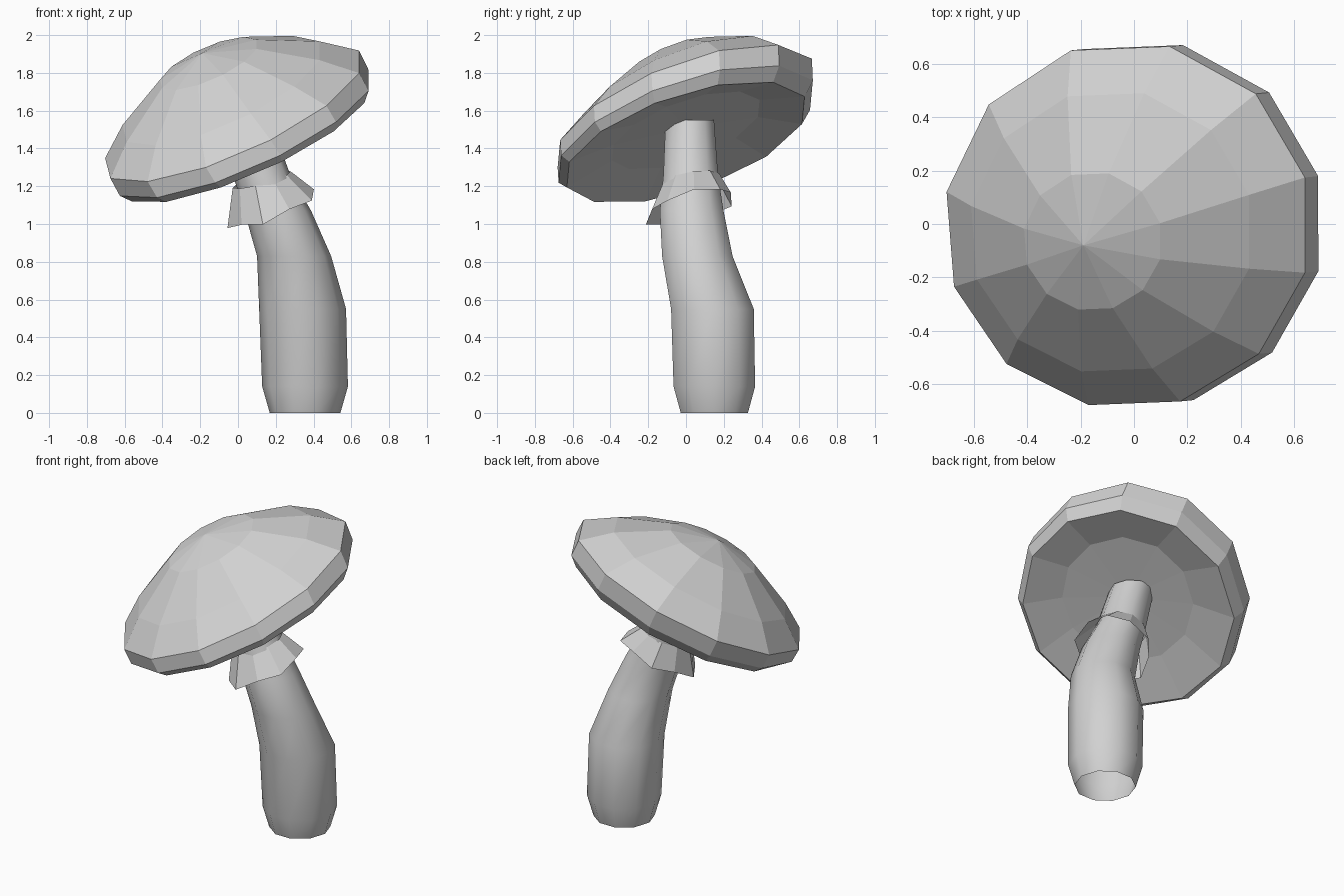
import bpy, bmesh
from math import cos, sin, tau, radians

cube = bpy.data.objects.get("Cube")
if cube:
    bpy.data.objects.remove(cube, do_unlink=True)

grey = bpy.data.materials.new("pale_grey")
grey.use_nodes = True
grey.diffuse_color = (0.64, 0.64, 0.64, 1)
grey.node_tree.nodes["Principled BSDF"].inputs["Base Color"].default_value = (0.64, 0.64, 0.64, 1)


def ring(bm, x, y, z, r, sides, slope=(0, 0), start=0.0, ruffle=0.0, skew=0.0):
    """Loop of vertices on a sloping plane, optionally ruffled or skewed round."""
    verts = []
    for i in range(sides):
        a = start + tau * i / sides
        a += skew * (1 - cos(a))
        wave = ruffle * (1 if i % 2 else -1)
        dx, dy = (r + wave) * cos(a), (r + wave) * sin(a)
        verts.append(bm.verts.new((x + dx, y + dy, z + slope[0] * dx + slope[1] * dy - wave)))
    return verts


def bridge(bm, loops):
    for lower, upper in zip(loops, loops[1:]):
        n = len(lower)
        for i in range(n):
            j = (i + 1) % n
            bm.faces.new((lower[i], lower[j], upper[j], upper[i]))


def fan(bm, loop, tip, flip=False):
    v = bm.verts.new(tip)
    for i, a in enumerate(loop):
        b = loop[(i + 1) % len(loop)]
        bm.faces.new((b, a, v) if flip else (a, b, v))


def finish(bm, name, smooth):
    mesh = bpy.data.meshes.new(name)
    bm.to_mesh(mesh)
    bm.free()
    mesh.materials.append(grey)
    for p in mesh.polygons:
        p.use_smooth = smooth
    bpy.context.collection.objects.link(bpy.data.objects.new(name, mesh))


# Cap: tilted faceted dome with a two-step rim and a hollow underside
bm = bmesh.new()
cap_rings = [  # x, y, z, radius, slope
    (0.05, 0.0, 1.495, 0.40, (0.41, 0.32)),
    (0.045, 0.0, 1.432, 0.645, (0.41, 0.29)),
    (0.025, 0.0, 1.487, 0.69, (0.41, 0.31)),
    (-0.025, -0.005, 1.585, 0.69, (0.41, 0.335)),
    (-0.085, -0.03, 1.705, 0.535, (0.41, 0.36)),
    (-0.155, -0.065, 1.85, 0.262, (0.40, 0.36)),
]
loops = [ring(bm, x, y, z, r, 12, slope, radians(15), skew=0.04)
         for x, y, z, r, slope in cap_rings]
bridge(bm, loops)
fan(bm, loops[0], (0.05, 0.0, 1.51), flip=True)
fan(bm, loops[-1], (-0.19, -0.08, 1.905))
finish(bm, "cap", False)

# Stem: smooth open tube bending towards the cap
bm = bmesh.new()
stem_rings = [  # x, y, z, radius
    (0.355, 0.15, 0.0, 0.187),
    (0.355, 0.15, 0.14, 0.227),
    (0.342, 0.14, 0.55, 0.23),
    (0.297, 0.06, 0.83, 0.196),
    (0.21, 0.03, 1.07, 0.177),
    (0.125, 0.025, 1.26, 0.152),
    (0.035, 0.02, 1.55, 0.135),
]
bridge(bm, [ring(bm, *s, 10) for s in stem_rings])
finish(bm, "stem", True)

# Skirt: ruffled faceted collar flaring around the upper stem
bm = bmesh.new()
hem = ring(bm, 0.183, 0.022, 1.085, 0.23, 10, (0.38, 0.25), 0.1, 0.01)
collar = ring(bm, 0.125, 0.025, 1.235, 0.154, 10, (0.27, 0.16), 0.1)
bridge(bm, [hem, collar])
finish(bm, "skirt", False)
